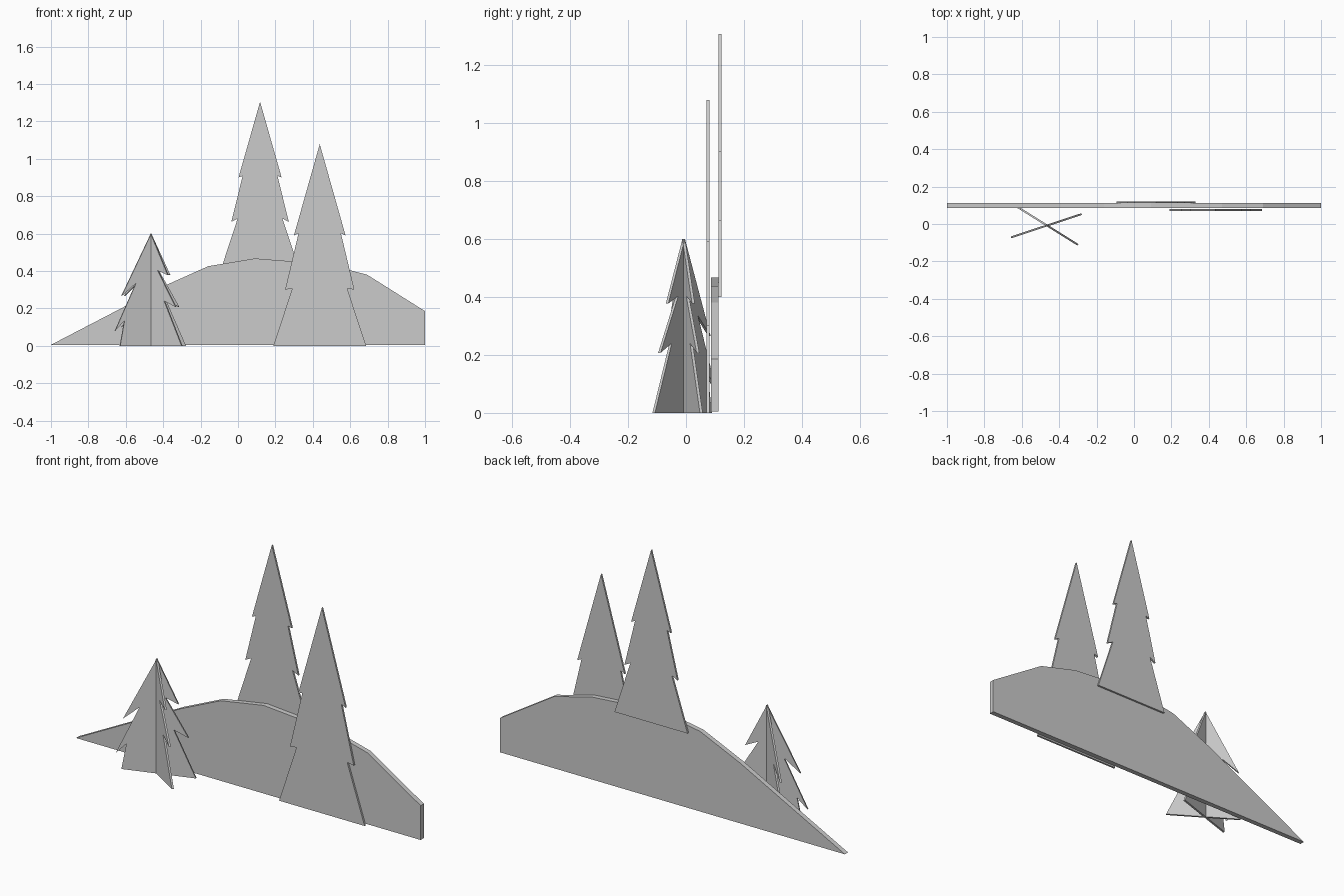
import bpy
from math import radians

if "Cube" in bpy.data.objects:
    bpy.data.objects.remove(bpy.data.objects["Cube"])


def cutout(name, profile, thickness, location, angle=0):
    """Flat board: (x, z) outline extruded along y, centred on its plane."""
    n, h = len(profile), thickness / 2
    verts = [(x, y, z) for y in (-h, h) for x, z in profile]
    faces = [tuple(range(n)), tuple(reversed(range(n, 2 * n)))]
    faces += [(i, i + n, (i + 1) % n + n, (i + 1) % n) for i in range(n)]
    mesh = bpy.data.meshes.new(name)
    mesh.from_pydata(verts, [], faces)
    mesh.update()
    obj = bpy.data.objects.new(name, mesh)
    obj.location = location
    obj.rotation_euler.z = radians(angle)
    bpy.context.collection.objects.link(obj)
    return obj


def mirrored(right):
    """Closed outline from the apex down the right side, mirrored to the left."""
    return right + [(-x, z) for x, z in reversed(right) if x > 0]


# Hill backdrop
hill = [(-1, 0.005), (-0.39, 0.322), (-0.16, 0.425), (0.09, 0.467),
        (0.47, 0.437), (0.69, 0.38), (1, 0.185), (1, 0.005)]
cutout("hill", hill, 0.026, (0, 0.0985, 0))

# Tall tree fixed behind the hill
tall = [(0, 1.305), (0.115, 0.9), (0.093, 0.908), (0.154, 0.662),
        (0.12, 0.68), (0.212, 0.4)]
cutout("back_tree", mirrored(tall), 0.01, (0.118, 0.1165, 0))

# Middle tree fixed in front of the hill
middle = [(0, 1.078), (0.138, 0.59), (0.113, 0.602), (0.185, 0.3),
          (0.147, 0.306), (0.248, 0)]
cutout("front_tree", mirrored(middle), 0.01, (0.437, 0.0755, 0))

# Small free-standing tree of two crossed boards
small = [(0, 0.6), (0.108, 0.377), (0.043, 0.403), (0.158, 0.207),
         (0.085, 0.24), (0.195, 0), (-0.175, 0), (-0.15, 0.135),
         (-0.203, 0.08), (-0.085, 0.335), (-0.167, 0.265)]
for i, angle in enumerate((18.2, -32)):
    cutout(f"small_tree_board_{i + 1}", small, 0.01, (-0.465, -0.008, 0), angle)
